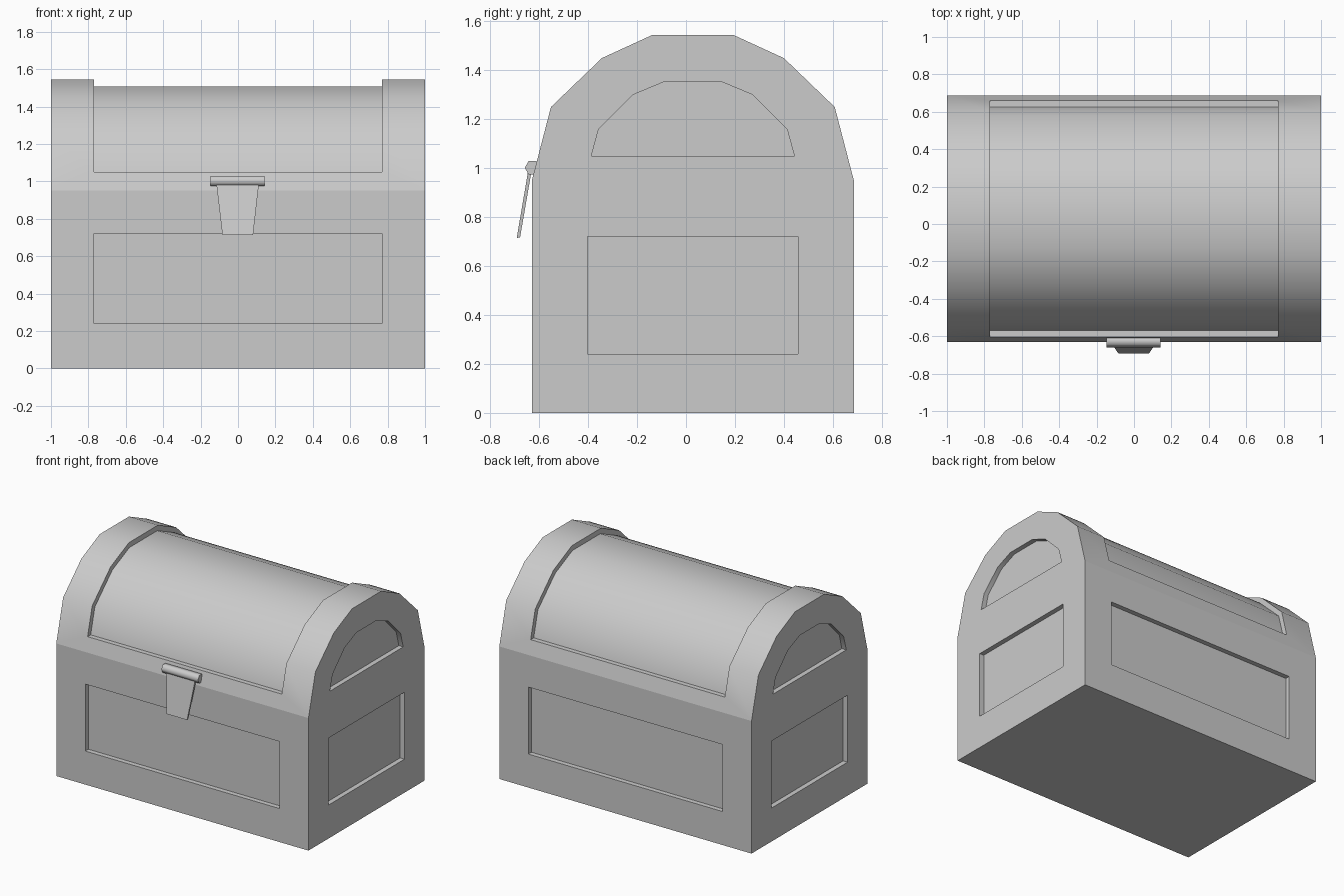
import bpy, bmesh, math

if "Cube" in bpy.data.objects:
    bpy.data.objects.remove(bpy.data.objects["Cube"])

CY = 0.028      # y of the chest's middle plane
DEPTH = 0.035   # depth of the recessed panels


def prism(name, profile, x0, x1):
    """Extrude a (y, z) profile along x."""
    bm = bmesh.new()
    face = bm.faces.new([bm.verts.new((x0, y, z)) for y, z in profile])
    ext = bmesh.ops.extrude_face_region(bm, geom=[face])
    verts = [g for g in ext["geom"] if isinstance(g, bmesh.types.BMVert)]
    bmesh.ops.translate(bm, verts=verts, vec=(x1 - x0, 0, 0))
    bmesh.ops.recalc_face_normals(bm, faces=bm.faces)
    mesh = bpy.data.meshes.new(name)
    bm.to_mesh(mesh)
    bm.free()
    ob = bpy.data.objects.new(name, mesh)
    bpy.context.collection.objects.link(ob)
    return ob


def mirrored(half):
    """Mirror a half profile about the chest's middle plane."""
    return [(CY + y, z) for y, z in half] + [(CY - y, z) for y, z in reversed(half)]


def activate(ob):
    bpy.ops.object.select_all(action='DESELECT')
    ob.select_set(True)
    bpy.context.view_layer.objects.active = ob


def carve(ob, cutters):
    """Subtract the cutters and remove them."""
    activate(ob)
    for cutter in cutters:
        cutter.hide_render = True
        mod = ob.modifiers.new("recess", 'BOOLEAN')
        mod.operation = 'DIFFERENCE'
        mod.solver = 'EXACT'
        mod.object = cutter
        bpy.ops.object.modifier_apply(modifier=mod.name)
        bpy.data.objects.remove(cutter)


def end_cutters(profile):
    return [prism("cutter", profile, s * (1 - DEPTH), s * 1.1) for s in (-1, 1)]


# Box body with a recessed panel on each of its four sides
body = prism("chest_body", mirrored([(0.658, 0), (0.658, 0.95)]), -1, 1)
cutters = end_cutters(mirrored([(0.43, 0.24), (0.43, 0.72)]))
for s in (-1, 1):
    y0, y1 = CY + s * (0.658 - DEPTH), CY + s * 0.8
    cutters.append(prism("cutter", [(y0, 0.24), (y1, 0.24), (y1, 0.72), (y0, 0.72)],
                         -0.77, 0.77))
carve(body, cutters)

# Arched lid: recessed band over the top and an arched panel at each end
lid = prism("chest_lid", mirrored([(0.658, 0.95), (0.58, 1.25), (0.372, 1.45),
                                   (0.165, 1.545)]), -1, 1)
band = mirrored([(0.597, 1.05), (0.549, 1.232), (0.352, 1.42), (0.158, 1.508)])
band += [(CY - 0.8, 1.05), (CY - 0.8, 1.7), (CY + 0.8, 1.7), (CY + 0.8, 1.05)]
arch = mirrored([(0.415, 1.05), (0.385, 1.16), (0.245, 1.30), (0.113, 1.355)])
carve(lid, [prism("cutter", band, -0.77, 0.77)] + end_cutters(arch))
activate(lid)
bpy.ops.object.shade_smooth_by_angle(angle=math.radians(40))

# Latch: six-sided hinge bar and tapered hanging plate
hexagon = [(-0.627 + 0.032 * math.cos(i * math.pi / 3),
            1.002 + 0.032 * math.sin(i * math.pi / 3)) for i in range(6)]
bar = prism("latch_hinge_bar", hexagon, -0.147, 0.143)
activate(bar)
bpy.ops.object.shade_smooth_by_angle(angle=math.radians(65))

plate = prism("latch_plate", [(-0.645, 0.99), (-0.692, 0.714), (-0.678, 0.718),
                              (-0.631, 0.99)], -0.116, 0.112)
for v in plate.data.vertices:
    if v.co.z < 0.8:
        v.co.x *= 0.72
